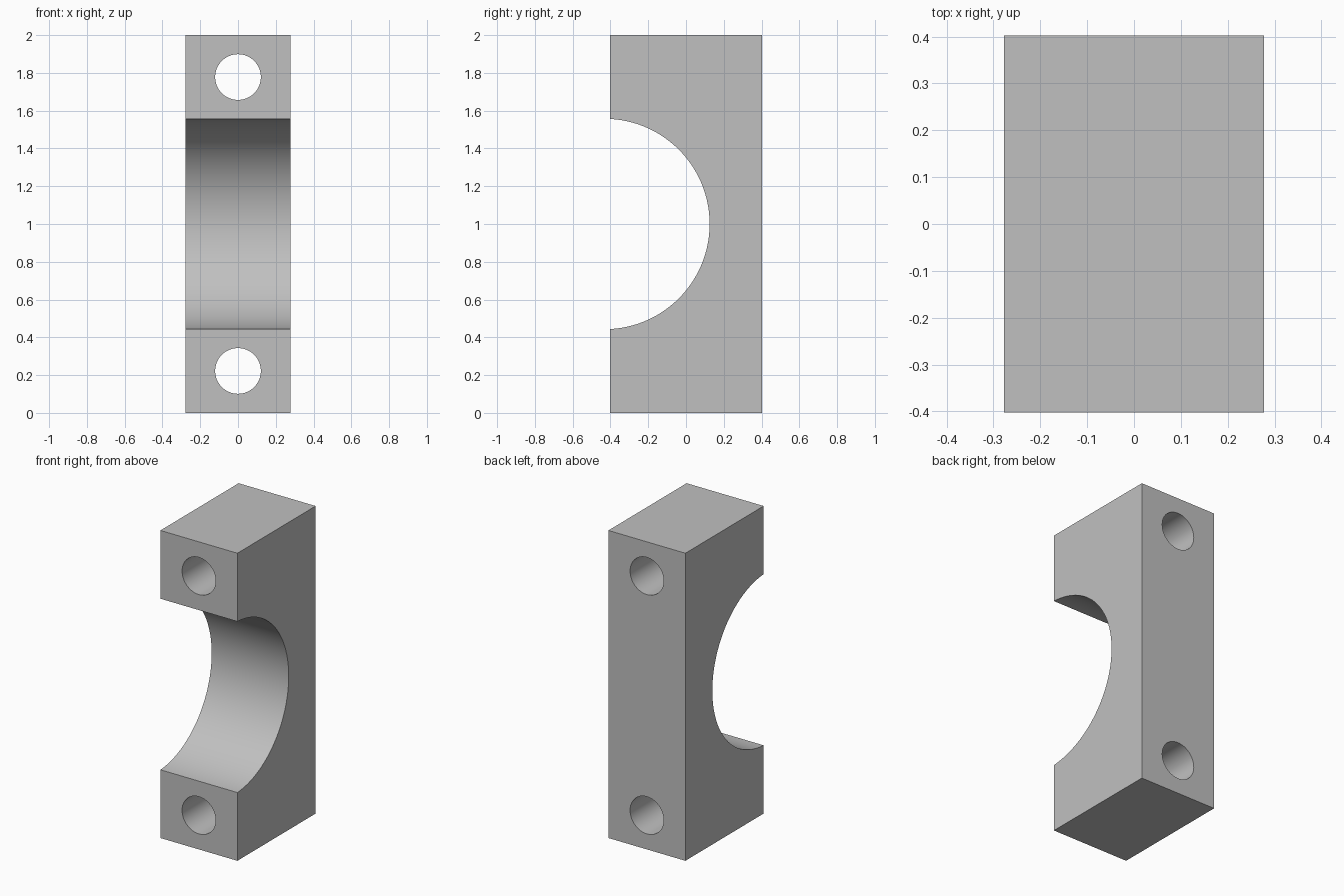
import bpy
import bmesh
import math

cube = bpy.data.objects.get("Cube")
if cube:
    bpy.data.objects.remove(cube, do_unlink=True)

HALF_X, HALF_Y, HEIGHT = 0.277, 0.402, 2.0
BORE_RADIUS, BORE_Y = 0.557, -0.432
HOLE_RADIUS, HOLE_OFFSET = 0.121, 0.778
MID = HEIGHT / 2

grey = bpy.data.materials.new("plain_grey")
grey.use_nodes = True
colour = (0.53, 0.53, 0.53, 1)
grey.diffuse_color = colour
grey.node_tree.nodes["Principled BSDF"].inputs["Base Color"].default_value = colour

# Side profile: rectangle with a round bite out of the front
limit = math.acos((-HALF_Y - BORE_Y) / BORE_RADIUS)
steps = 96
profile = [(-HALF_Y, 0), (HALF_Y, 0), (HALF_Y, HEIGHT), (-HALF_Y, HEIGHT)]
for i in range(steps + 1):
    a = limit - 2 * limit * i / steps
    profile.append((BORE_Y + BORE_RADIUS * math.cos(a), MID + BORE_RADIUS * math.sin(a)))

# Clamp body: profile extruded across the width
bm = bmesh.new()
face = bm.faces.new([bm.verts.new((-HALF_X, y, z)) for y, z in profile])
ext = bmesh.ops.extrude_face_region(bm, geom=[face])
moved = [v for v in ext["geom"] if isinstance(v, bmesh.types.BMVert)]
bmesh.ops.translate(bm, verts=moved, vec=(2 * HALF_X, 0, 0))
bmesh.ops.recalc_face_normals(bm, faces=bm.faces)
mesh = bpy.data.meshes.new("clamp_half")
bm.to_mesh(mesh)
bm.free()
body = bpy.data.objects.new("clamp_half", mesh)
bpy.context.collection.objects.link(body)
mesh.materials.append(grey)

# Bolt holes drilled front to back
for side in (-1, 1):
    bpy.ops.mesh.primitive_cylinder_add(
        vertices=64, radius=HOLE_RADIUS, depth=2,
        location=(0, 0, MID + side * HOLE_OFFSET), rotation=(math.pi / 2, 0, 0))
    cutter = bpy.context.object
    cutter.name = "bolt_hole_cutter"
    cutter.hide_render = True
    cutter.data.materials.append(grey)
    bpy.ops.object.select_all(action="DESELECT")
    body.select_set(True)
    bpy.context.view_layer.objects.active = body
    mod = body.modifiers.new("bolt_hole", "BOOLEAN")
    mod.operation = "DIFFERENCE"
    mod.solver = "EXACT"
    mod.object = cutter
    bpy.ops.object.modifier_apply(modifier=mod.name)
    bpy.data.objects.remove(cutter, do_unlink=True)

# Smooth bores, sharp corners
bpy.ops.object.shade_smooth_by_angle(angle=math.radians(30))
